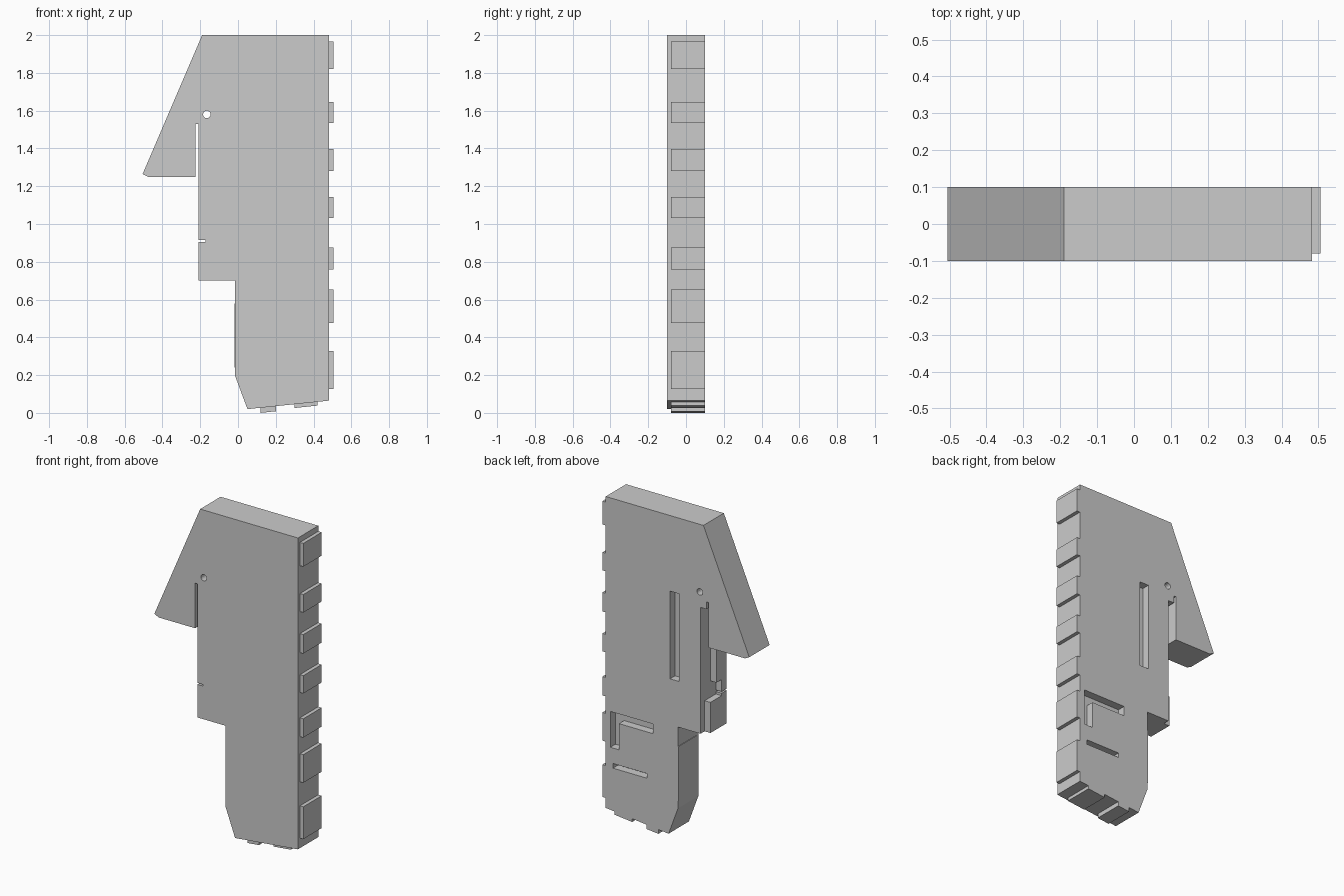
import bpy, bmesh, math

if "Cube" in bpy.data.objects:
    bpy.data.objects.remove(bpy.data.objects["Cube"])


def prism(name, profile, y0, y1):
    """Extrude an (x, z) profile along y."""
    bm = bmesh.new()
    face = bm.faces.new([bm.verts.new((x, y0, z)) for x, z in profile])
    ext = bmesh.ops.extrude_face_region(bm, geom=[face])
    verts = [v for v in ext["geom"] if isinstance(v, bmesh.types.BMVert)]
    bmesh.ops.translate(bm, verts=verts, vec=(0, y1 - y0, 0))
    bmesh.ops.recalc_face_normals(bm, faces=bm.faces)
    mesh = bpy.data.meshes.new(name)
    bm.to_mesh(mesh)
    bm.free()
    obj = bpy.data.objects.new(name, mesh)
    bpy.context.collection.objects.link(obj)
    return obj


def box(name, x0, x1, y0, y1, z0, z1):
    return prism(name, [(x0, z0), (x1, z0), (x1, z1), (x0, z1)], y0, y1)


def cut(target, cutter):
    """Subtract the cutter, apply, and remove it."""
    mod = target.modifiers.new("cut", "BOOLEAN")
    mod.operation, mod.solver, mod.object = "DIFFERENCE", "EXACT", cutter
    bpy.context.view_layer.objects.active = target
    bpy.ops.object.modifier_apply(modifier=mod.name)
    bpy.data.objects.remove(cutter)


# Main slab with side flap, thin slots and stepped lower end
body = prism("body", [
    (-0.19, 2.0), (0.482, 2.0), (0.482, 0.065), (0.05, 0.02), (-0.015, 0.195),
    (-0.015, 0.70), (-0.21, 0.70), (-0.21, 0.905), (-0.172, 0.905),
    (-0.172, 0.915), (-0.21, 0.915), (-0.21, 1.53), (-0.225, 1.53),
    (-0.225, 1.25), (-0.475, 1.25), (-0.505, 1.265)], -0.1, 0.1)

# Round hole through the slab
hole = [(-0.165 + 0.02 * math.cos(math.tau * i / 16),
         1.58 + 0.02 * math.sin(math.tau * i / 16)) for i in range(16)]
cut(body, prism("hole_cutter", hole, -0.2, 0.2))

# Stepped groove along the back left edge: y start, z range
for y0, z0, z1 in [(0.0, 0.985, 1.485), (-0.05, 0.89, 0.99), (0.06, 0.65, 0.9)]:
    cut(body, box("groove_cutter", -0.222, -0.17, y0, 0.2, z0, z1))

# Blind slots in the back face
D = 0.05
cut(body, box("slot_cutter", -0.023, 0.04, 0.1 - D, 0.2, 0.985, 1.53))
cut(body, box("slot_cutter", 0.197, 0.432, 0.1 - D, 0.2, 0.325, 0.354))
cut(body, prism("slot_cutter", [
    (0.156, 0.673), (0.45, 0.673), (0.45, 0.45), (0.39, 0.45),
    (0.39, 0.613), (0.156, 0.613)], 0.1 - D, 0.2))

# Raised pads along the right edge
for z0, z1 in [(0.127, 0.328), (0.477, 0.652), (0.758, 0.875), (1.032, 1.143),
               (1.28, 1.398), (1.535, 1.647), (1.82, 1.965)]:
    box("edge_pad", 0.475, 0.505, -0.08, 0.1, z0, z1)

# Raised pads on the sloping bottom
slope = 0.045 / 0.432
for x0, x1, drop in [(0.12, 0.20, 0.027), (0.30, 0.42, 0.02)]:
    a, b = (0.02 + slope * (x - 0.05) for x in (x0, x1))
    prism("bottom_pad", [(x0, a - drop), (x1, b - drop),
                         (x1, b + 0.005), (x0, a + 0.005)], -0.08, 0.1)

# Thin pad on the lower left side
box("side_pad", -0.019, -0.01, -0.08, 0.1, 0.24, 0.58)
